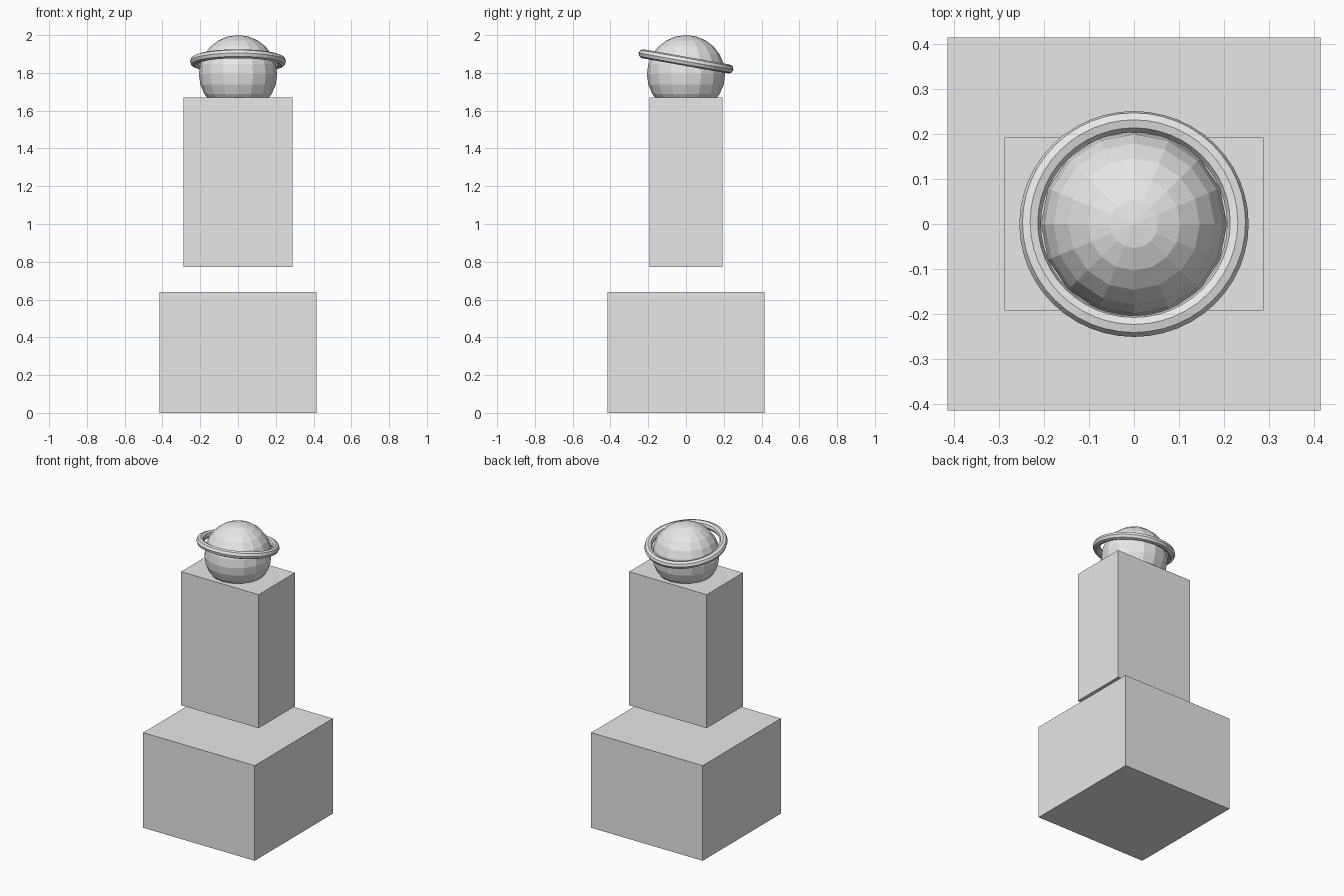
import bpy
from math import radians

if "Cube" in bpy.data.objects:
    bpy.data.objects.remove(bpy.data.objects["Cube"])

GREY = (0.8, 0.8, 0.8, 1)
grey = bpy.data.materials.new("plain_grey")
grey.use_nodes = True
grey.diffuse_color = GREY
grey.node_tree.nodes["Principled BSDF"].inputs["Base Color"].default_value = GREY


def finish(name):
    """Name the newest object and give it the grey material."""
    obj = bpy.context.object
    obj.name = name
    obj.data.materials.append(grey)
    return obj


def block(name, width, depth, bottom, top):
    bpy.ops.mesh.primitive_cube_add(size=1, location=(0, 0, (bottom + top) / 2))
    obj = finish(name)
    obj.scale = (width, depth, top - bottom)
    bpy.ops.object.transform_apply(location=False, rotation=False, scale=True)


# Lower block and the torso floating above it
block("base_block", 0.83, 0.83, 0, 0.64)
block("torso_block", 0.577, 0.385, 0.773, 1.671)

# Faceted head, sunk slightly into the torso
bpy.ops.mesh.primitive_uv_sphere_add(segments=16, ring_count=12, radius=0.207,
                                     location=(0, 0, 1.793))
finish("head")

# Ring around the head, tipped up at the front
bpy.ops.mesh.primitive_torus_add(major_radius=0.231, minor_radius=0.024,
                                 major_segments=48, minor_segments=8,
                                 location=(0, 0, 1.861),
                                 rotation=(radians(-10), 0, 0))
finish("head_ring")
